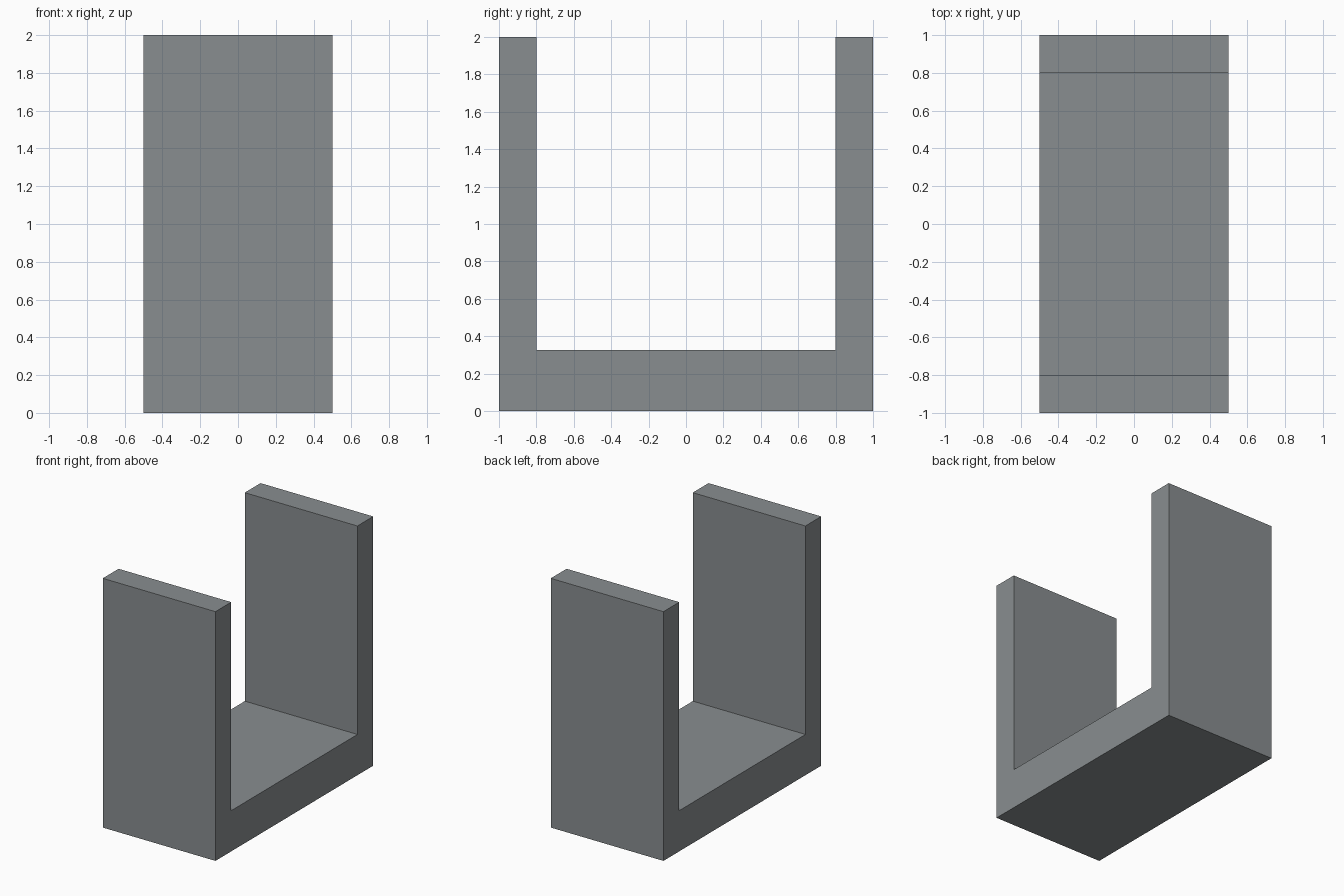
import bpy
import bmesh

if "Cube" in bpy.data.objects:
    bpy.data.objects.remove(bpy.data.objects["Cube"])

HALF_WIDTH = 0.5    # x
HALF_LENGTH = 1.0   # y, outer
HALF_GAP = 0.8      # y, inner
HEIGHT = 2.0
FLOOR = 0.327

# Half of the U-shaped side profile (y, z), mirrored to complete it
half = [(HALF_LENGTH, 0), (HALF_LENGTH, HEIGHT), (HALF_GAP, HEIGHT), (HALF_GAP, FLOOR)]
profile = half + [(-y, z) for y, z in reversed(half)]

# Channel: extrude the profile across the width
bm = bmesh.new()
face = bm.faces.new([bm.verts.new((-HALF_WIDTH, y, z)) for y, z in profile])
result = bmesh.ops.extrude_face_region(bm, geom=[face], use_keep_orig=True)
moved = [g for g in result["geom"] if isinstance(g, bmesh.types.BMVert)]
bmesh.ops.translate(bm, verts=moved, vec=(2 * HALF_WIDTH, 0, 0))
bmesh.ops.recalc_face_normals(bm, faces=bm.faces[:])

mesh = bpy.data.meshes.new("u_channel")
bm.to_mesh(mesh)
bm.free()
bpy.context.collection.objects.link(bpy.data.objects.new("u_channel", mesh))

# Dark steel grey
steel = bpy.data.materials.new("dark_steel")
steel.diffuse_color = (0.25, 0.27, 0.28, 1)
steel.use_nodes = True
steel.node_tree.nodes["Principled BSDF"].inputs["Base Color"].default_value = steel.diffuse_color
mesh.materials.append(steel)
